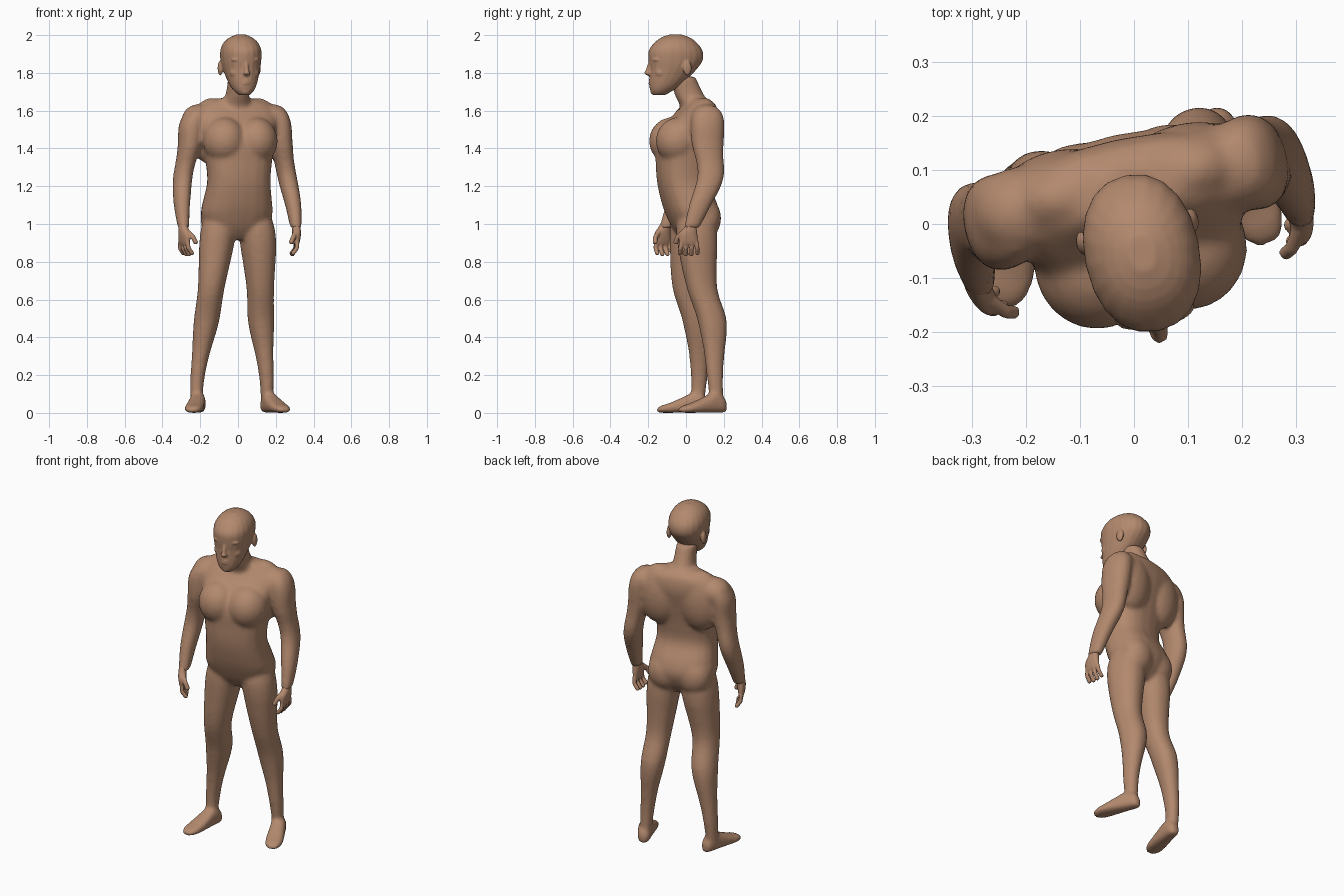
import bpy, bmesh, math
from mathutils import Matrix, Vector

cube = bpy.data.objects.get("Cube")
if cube:
    bpy.data.objects.remove(cube, do_unlink=True)

skin = bpy.data.materials.new("warm brown skin")
skin.use_nodes = True
tone = (.45, .25, .155, 1)
skin.diffuse_color = tone
skin.node_tree.nodes["Principled BSDF"].inputs["Base Color"].default_value = tone


def turn(degrees, place=(0, 0, 0)):
    rotation = Matrix.Rotation(math.radians(degrees), 4, "Z")
    return Matrix.Translation(place) @ rotation


def sample(keys, t):
    """Smooth value at t of rows that start with their own position."""
    last = len(keys) - 1
    i = 0
    while i < last - 1 and t > keys[i + 1][0]:
        i += 1
    before, start = keys[max(i - 1, 0)], keys[i]
    end, after = keys[i + 1], keys[min(i + 2, last)]
    span = end[0] - start[0]
    u = (t - start[0]) / span
    values = []
    for p, a, b, n in zip(before[1:], start[1:], end[1:], after[1:]):
        leave = (b - p) / (end[0] - before[0]) * span
        arrive = (n - a) / (after[0] - start[0]) * span
        ease = u * u * (3 - 2 * u)
        values.append(a + (b - a) * ease + leave * u * (1 - u) ** 2 - arrive * u * u * (1 - u))
    return values


def spaced(keys, count=28):
    first, last = keys[0][0], keys[-1][0]
    return [first + (last - first) * i / (count - 1) for i in range(count)]


def loft(bm, sections, frame, power=2.2, sides=20):
    """Closed tube through rings given as x, y, z, half width, half depth."""
    rings = []
    for x, y, z, width, depth in sections:
        ring = []
        for i in range(sides):
            angle = math.tau * i / sides
            c, s = math.cos(angle), math.sin(angle)
            across = math.copysign(abs(c) ** (2 / power), c) * width
            along = math.copysign(abs(s) ** (2 / power), s) * depth
            ring.append(bm.verts.new(frame @ Vector((x + across, y + along, z))))
        rings.append(ring)
    for low, high in zip(rings, rings[1:]):
        for i in range(sides):
            j = (i + 1) % sides
            bm.faces.new((low[i], low[j], high[j], high[i]))
    bm.faces.new(rings[0][::-1])
    bm.faces.new(rings[-1])


def trunk(bm, keys, frame, power=2.2):
    """Symmetric mass from rows of height, centre depth, half width, half depth."""
    sections = []
    for z in spaced(keys):
        y, width, depth = sample(keys, z)
        sections.append((0, y, z, width, depth))
    loft(bm, sections, frame, power)


def limb(bm, path, girth, flatness, yaw):
    """Limb along a path of (height, x, y), with girth shared by both sides."""
    frame = turn(yaw)
    back = frame.inverted()
    sections = []
    for z in spaced(girth):
        x, y = sample(path, z)
        radius = sample(girth, z)[0]
        centre = back @ Vector((x, y, z))
        sections.append((*centre, radius, radius * flatness))
    loft(bm, sections, frame)


def blob(bm, centre, radii, frame):
    matrix = frame @ Matrix.Translation(centre) @ Matrix.Diagonal((*radii, 1))
    bmesh.ops.create_icosphere(bm, subdivisions=3, radius=1, matrix=matrix)


def pair(bm, centre, radii, frame):
    x, y, z = centre
    for side in (-1, 1):
        blob(bm, (side * x, y, z), radii, frame)


def digit(bm, points, radius, frame):
    """Jointed finger with a rounded piece between successive points."""
    for start, end in zip(points, points[1:]):
        start, end = Vector(start), Vector(end)
        bone = end - start
        aim = bone.to_track_quat("Z", "Y").to_matrix().to_4x4()
        tip = radius / 2
        rows = [(-tip, tip), (0, radius), (bone.length, radius), (bone.length + tip, tip)]
        loft(bm, [(0, 0, z, r, r) for z, r in rows],
             frame @ Matrix.Translation(start) @ aim, sides=10)


def finish(bm, name, voxel, rounds):
    """Fuse the overlapping masses into one smooth skin."""
    bmesh.ops.recalc_face_normals(bm, faces=bm.faces[:])
    mesh = bpy.data.meshes.new(name)
    bm.to_mesh(mesh)
    bm.free()
    mesh.materials.append(skin)
    ob = bpy.data.objects.new(name, mesh)
    bpy.context.collection.objects.link(ob)
    fuse = ob.modifiers.new("fuse", "REMESH")
    fuse.mode = "VOXEL"
    fuse.voxel_size = voxel
    fuse.use_smooth_shade = True
    soften = ob.modifiers.new("soften", "SMOOTH")
    soften.factor = .5
    soften.iterations = rounds


twist = 12
stance = turn(twist)
body = bmesh.new()

# torso and neck
trunk(body, [(.92, .04, .08, .06), (.97, .04, .15, .1), (1.05, .035, .19, .135),
             (1.12, .015, .183, .14), (1.22, -.02, .168, .128), (1.32, -.02, .175, .135),
             (1.45, -.005, .195, .145), (1.55, .04, .215, .12), (1.61, .065, .215, .09),
             (1.645, .07, .16, .07), (1.665, .06, .09, .05)], stance, 2.5)
trunk(body, [(1.55, .06, .1, .09), (1.62, .055, .085, .085), (1.68, .02, .062, .078),
             (1.78, -.02, .055, .07)], stance)

# chest, shoulder blades, shoulders and buttocks
pair(body, (.085, -.06, 1.44), (.115, .12, .125), stance)
pair(body, (.12, .075, 1.49), (.13, .09, .18), stance)
pair(body, (.2, .065, 1.55), (.09, .085, .085), stance)
pair(body, (.085, .085, 1.03), (.1, .085, .11), stance)

# arms
arm_girth = [(.98, .03), (1.1, .042), (1.2, .049), (1.33, .052), (1.42, .06),
             (1.53, .063), (1.59, .054), (1.625, .03)]
left_arm = [(.98, .307, .03), (1.1, .292, .075), (1.25, .26, .13), (1.42, .228, .115),
            (1.53, .217, .115), (1.62, .2, .115)]
right_arm = [(.98, -.289, -.1), (1.1, -.297, -.05), (1.25, -.292, .005), (1.42, -.257, 0),
             (1.53, -.247, .005), (1.62, -.21, .02)]
for path in (left_arm, right_arm):
    limb(body, path, arm_girth, 1.42, twist)

# legs
leg_girth = [(.03, .031), (.12, .034), (.3, .046), (.48, .067), (.65, .07), (.8, .084),
             (.9, .093), (1, .09), (1.1, .06)]
left_leg = [(.03, .155, .165), (.2, .15, .153), (.48, .122, .14), (.66, .118, .085),
            (.9, .106, .06), (1.1, .085, .05)]
right_leg = [(.03, -.22, .06), (.2, -.213, .07), (.48, -.168, .06), (.66, -.142, .01),
             (.9, -.112, .02), (1.1, -.09, .02)]
limb(body, left_leg, leg_girth, 1.15, 20)
limb(body, right_leg, leg_girth, 1.15, -5)

# feet, lofted from heel to toe: distance, half height, half width
foot = [(-.015, .025, .016), (0, .04, .032), (.06, .053, .041), (.12, .041, .046),
        (.19, .026, .05), (.235, .019, .042), (.26, .012, .022)]
for heel, toe in [((.145, .2), (.245, -.02)), ((-.203, .1), (-.238, -.12))]:
    up = Vector((0, 0, 1))
    ahead = (Vector((*toe, 0)) - Vector((*heel, 0))).normalized()
    frame = Matrix((up.cross(ahead), up, ahead)).transposed().to_4x4()
    frame.translation = (*heel, 0)
    sections = []
    for distance in spaced(foot):
        height, width = sample(foot, distance)
        sections.append((0, height, distance, width, height))
    loft(body, sections, frame, 2.8)
finish(body, "body", .01, 12)

# hands: thumb forward, fingers curling towards the body
for name, place, yaw, side in [("left_hand", (.31, .013, 0), 5, 1),
                               ("right_hand", (-.285, -.125, 0), 30, -1)]:
    hand = bmesh.new()
    frame = turn(yaw, place) @ Matrix.Diagonal((side, 1, 1, 1))
    trunk(hand, [(.89, 0, .012, .044), (.91, 0, .018, .05), (.95, 0, .023, .047),
                 (.98, .01, .022, .034), (1.02, .025, .016, .024)], frame)
    for k in range(4):
        y = .026 * k - .037
        droop = .006 * abs(k - 1.5)
        digit(hand, [(0, y, .91), (-.002, y * 1.15, .872), (-.025, y * 1.2, .833 + droop)],
              .0115, frame)
    digit(hand, [(-.005, -.02, .965), (-.022, -.056, .93), (-.035, -.065, .9)], .013, frame)
    finish(hand, name, .005, 3)

# skull, turned with the shoulders
head = bmesh.new()
gaze = turn(twist, (.015, -.055, 0))
trunk(head, [(1.682, -.09, .026, .03), (1.7, -.08, .049, .054), (1.74, -.055, .072, .086),
             (1.82, -.014, .096, .127), (1.87, 0, .105, .146), (1.92, 0, .105, .143),
             (1.96, 0, .089, .113), (1.987, 0, .06, .077), (2.003, 0, .024, .033)], gaze)

# nose, lips and chin
trunk(head, [(1.785, -.138, .01, .012), (1.797, -.147, .018, .023), (1.812, -.143, .013, .02),
             (1.86, -.133, .009, .013)], gaze)
for z in (1.744, 1.757):
    blob(head, (0, -.126, z), (.028, .02, .008), gaze)
blob(head, (0, -.114, 1.702), (.028, .022, .02), gaze)

# brows, cheeks and ears
pair(head, (.042, -.112, 1.87), (.034, .024, .012), gaze)
pair(head, (.048, -.088, 1.8), (.032, .035, .03), gaze)
pair(head, (.103, .042, 1.825), (.013, .023, .04), gaze)
finish(head, "head", .0055, 4)
